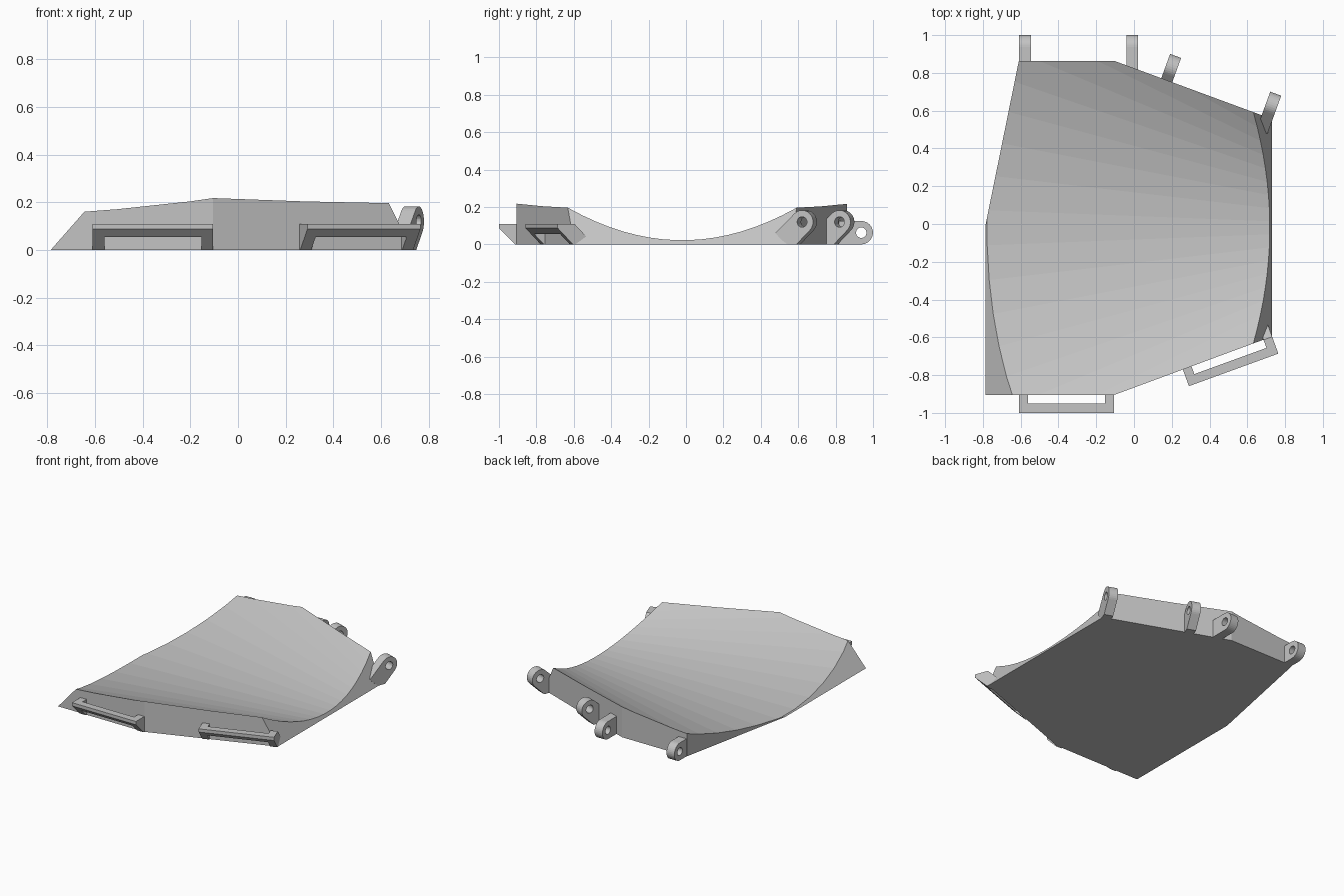
import bpy, bmesh
from math import radians, sin, cos, pi
from mathutils import Matrix, Vector

cube = bpy.data.objects.get("Cube")
if cube:
    bpy.data.objects.remove(cube, do_unlink=True)

grey = bpy.data.materials.new("plain grey")
grey.use_nodes = True
grey.diffuse_color = (0.55, 0.55, 0.55, 1)
grey.node_tree.nodes["Principled BSDF"].inputs["Base Color"].default_value = grey.diffuse_color


def make_object(name, bm, matrix=Matrix()):
    bmesh.ops.recalc_face_normals(bm, faces=bm.faces[:])
    mesh = bpy.data.meshes.new(name)
    bm.to_mesh(mesh)
    bm.free()
    mesh.materials.append(grey)
    obj = bpy.data.objects.new(name, mesh)
    obj.matrix_world = matrix
    bpy.context.collection.objects.link(obj)
    return obj


def loft(bm, ring_a, ring_b):
    """Closed solid between two matching rings."""
    a = [bm.verts.new(p) for p in ring_a]
    b = [bm.verts.new(p) for p in ring_b]
    bm.faces.new(a)
    bm.faces.new(b[::-1])
    for i in range(len(a)):
        j = (i + 1) % len(a)
        bm.faces.new((a[i], b[i], b[j], a[j]))


def side_profile(bm, points, x0, x1):
    """Extrude a (y, z) profile along x."""
    loft(bm, [(x0, y, z) for y, z in points], [(x1, y, z) for y, z in points])


def circle(cy, cz, r, n):
    return [(cy + r * cos(2 * pi * (i + 0.5) / n), cz + r * sin(2 * pi * (i + 0.5) / n)) for i in range(n)]


def cut(obj, cutter):
    """Subtract the cutter, then delete it."""
    mod = obj.modifiers.new("cut", "BOOLEAN")
    mod.operation = "DIFFERENCE"
    mod.solver = "EXACT"
    mod.object = cutter
    cutter.hide_render = True
    bpy.context.view_layer.update()
    graph = bpy.context.evaluated_depsgraph_get()
    mesh = bpy.data.meshes.new_from_object(obj.evaluated_get(graph))
    obj.modifiers.clear()
    obj.data = mesh
    bpy.data.objects.remove(cutter, do_unlink=True)


def place(x, y, degrees):
    return Matrix.Translation((x, y, 0)) @ Matrix.Rotation(radians(degrees), 4, "Z")


# Base plate: extruded outline with sloping left and right ends
outline = [(-0.785, -0.905), (-0.105, -0.905), (0.73, -0.596), (0.73, 0.556),
           (-0.1, 0.862), (-0.61, 0.862), (-0.785, 0)]
bm = bmesh.new()
loft(bm, [(x, y, 0) for x, y in outline], [(x, y, 0.3) for x, y in outline])
for x, normal in ((0.73, Vector((1, 0, 0.5))), (-0.785, Vector((-1, 0, 0.88)))):
    result = bmesh.ops.bisect_plane(bm, geom=bm.verts[:] + bm.edges[:] + bm.faces[:], dist=1e-6,
                                    plane_co=(x, 0, 0), plane_no=normal.normalized(), clear_outer=True)
    bmesh.ops.holes_fill(bm, edges=[e for e in bm.edges if e.is_boundary])
bmesh.ops.remove_doubles(bm, verts=bm.verts[:], dist=1e-5)
plate = make_object("dished_plate", bm)

# Hollow top: a wide cone lying along x
rings = []
for x in (-1.2, 1.2):
    r = 1.91 - 1.19 * x
    rings.append([(x, y, z) for y, z in circle(-0.02, 0.015 + 0.01 * x + r, r, 96)])
bm = bmesh.new()
loft(bm, *rings)
cut(plate, make_object("hollow_cutter", bm))


# Hinge lugs: rounded ends with a pin hole
def lug(name, x, y, turn, height, tilt, tail):
    r = 0.0625
    arc = [radians(-90 + tilt + 180 * i / 16) for i in range(17)]
    points = [(r * cos(a), height + r * sin(a)) for a in arc]
    points += tail
    bm = bmesh.new()
    side_profile(bm, points, -0.031, 0.031)
    obj = make_object(name, bm, place(x, y, turn))
    bm = bmesh.new()
    side_profile(bm, circle(0, height, 0.028, 24), -0.1, 0.1)
    cut(obj, make_object("pin_cutter", bm, place(x, y, turn)))


low_tail = [(-0.13, 0.125), (-0.13, 0)]
high_tail = [(-0.152, 0.06), (-0.092, 0), (-0.032, 0)]
lug("rear_right_lug", -0.577, 0.937, 0, 0.0625, 0, low_tail)
lug("rear_middle_lug", -0.01, 0.937, 0, 0.0625, 0, low_tail)
lug("angled_inner_lug", 0.199, 0.831, -20, 0.12, 45, high_tail)
lug("angled_outer_lug", 0.729, 0.631, -20, 0.12, 45, high_tail)

# Strap loops: two sloping legs joined by a cross bar
leg = [(-0.095, 0.11), (-0.095, 0.087), (-0.008, 0), (0.03, 0), (0.07, 0.04), (0, 0.11)]
bar = [(-0.095, 0.11), (-0.095, 0.087), (-0.063, 0.055), (-0.045, 0.073), (-0.045, 0.11)]
for name, x, y, turn in (("front_strap_loop", -0.357, -0.905, 0),
                         ("angled_strap_loop", 0.495, -0.683, 20)):
    bm = bmesh.new()
    for x0, x1, profile in ((-0.252, -0.203, leg), (0.203, 0.252, leg), (-0.203, 0.203, bar)):
        side_profile(bm, profile, x0, x1)
    make_object(name, bm, place(x, y, turn))
